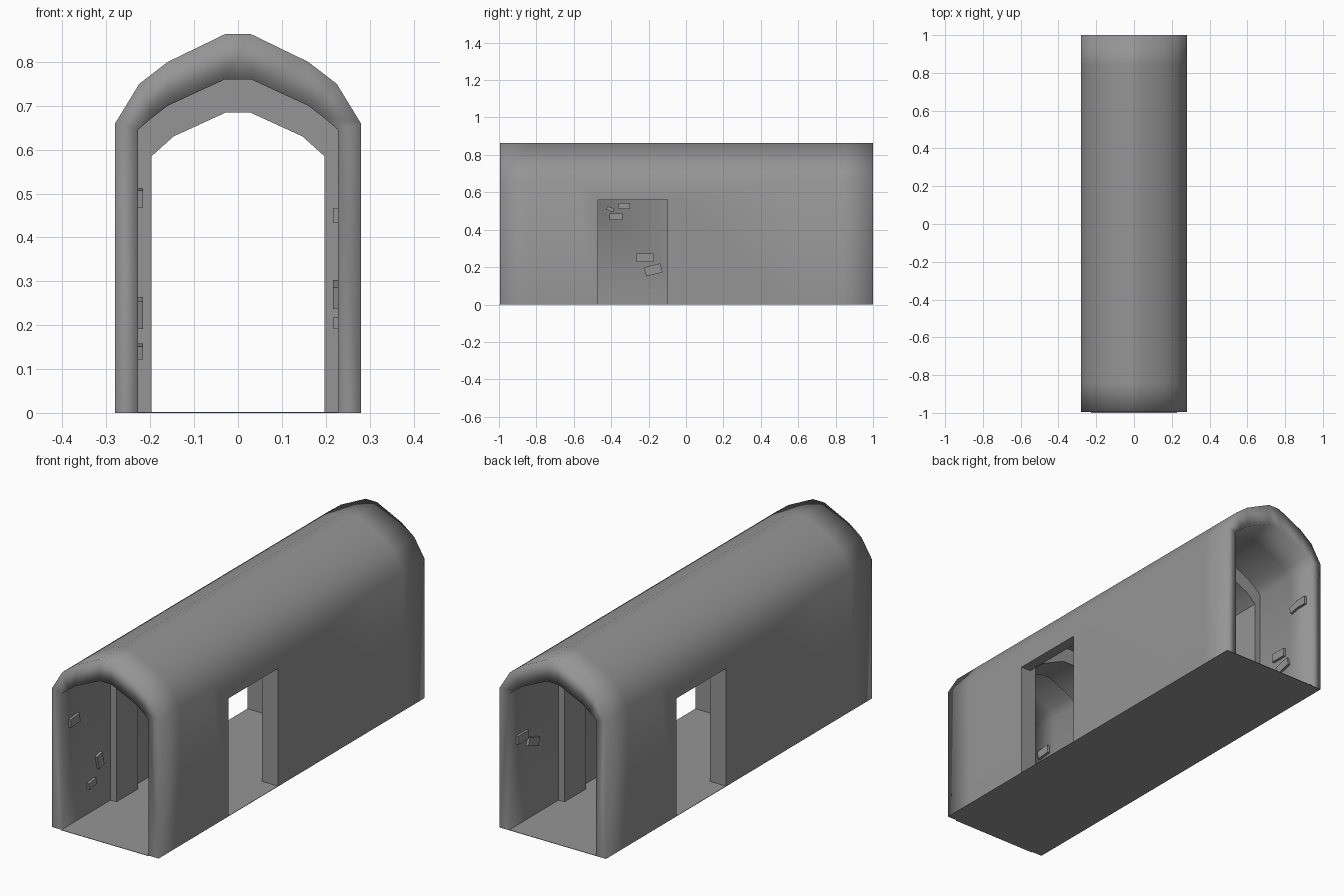
import bpy, bmesh, math
from mathutils import Matrix

if "Cube" in bpy.data.objects:
    bpy.data.objects.remove(bpy.data.objects["Cube"])

# Half profiles (x, z), floor to crown
OUTER = [(0.28, 0), (0.28, 0.66), (0.225, 0.75), (0.16, 0.80), (0.03, 0.863)]
INNER = [(0.228, 0), (0.228, 0.645), (0.194, 0.674), (0.16, 0.70), (0.03, 0.76)]
LINED = [(0.232, 0), (0.232, 0.648), (0.163, 0.704), (0.03, 0.764)]
RIB = [(0.197, 0), (0.197, 0.585), (0.147, 0.63), (0.027, 0.685)]

# Dark stone
STONE = bpy.data.materials.new("dark_stone")
STONE.diffuse_color = (0.3, 0.3, 0.3, 1)
STONE.use_nodes = True
STONE.node_tree.nodes["Principled BSDF"].inputs["Base Color"].default_value = STONE.diffuse_color


def to_object(bm, name):
    me = bpy.data.meshes.new(name)
    bm.to_mesh(me)
    bm.free()
    me.materials.append(STONE)
    ob = bpy.data.objects.new(name, me)
    bpy.context.collection.objects.link(ob)
    return ob


def arch(name, outer, inner, ys):
    """Solid arch band between two mirrored half profiles, with a loop at each y."""
    full = lambda p: p + [(-x, z) for x, z in reversed(p)]
    ring = full(outer) + full(inner)[::-1]
    bm = bmesh.new()
    rows = [[bm.verts.new((x, y, z)) for x, z in ring] for y in ys]
    n = len(ring)
    for a, b in zip(rows, rows[1:]):
        for i in range(n):
            j = (i + 1) % n
            bm.faces.new((a[i], a[j], b[j], b[i]))
    # End faces as quads between outer and inner outline
    for r in (rows[0], rows[-1]):
        if len(outer) == len(inner):
            for i in range(n // 2 - 1):
                bm.faces.new((r[i], r[i + 1], r[n - 2 - i], r[n - 1 - i]))
    bmesh.ops.recalc_face_normals(bm, faces=bm.faces)
    return to_object(bm, name)


def box(name, center, size, tilt=0):
    bm = bmesh.new()
    m = (Matrix.Translation(center) @ Matrix.Rotation(math.radians(tilt), 4, 'X')
         @ Matrix.Diagonal((*size, 1)))
    bmesh.ops.create_cube(bm, size=1, matrix=m)
    return to_object(bm, name)


def smooth(ob, deg=40):
    bpy.ops.object.select_all(action='DESELECT')
    ob.select_set(True)
    bpy.context.view_layer.objects.active = ob
    bpy.ops.object.shade_smooth_by_angle(angle=math.radians(deg), keep_sharp_edges=True)


# Tunnel shell with one doorway on each side, staggered
shell = arch("tunnel_shell", OUTER, INNER, [-0.995, -0.84, -0.6, 0.6, 0.84, 1.0])
for s in (1, -1):
    cutter = box("door_cutter", (s * 0.27, -s * 0.285, 0.23), (0.2, 0.37, 0.66))
    cutter.hide_render = True
    mod = shell.modifiers.new("door", 'BOOLEAN')
    mod.operation = 'DIFFERENCE'
    mod.solver = 'EXACT'
    mod.object = cutter
    bpy.context.view_layer.objects.active = shell
    bpy.ops.object.modifier_apply(modifier=mod.name)
    bpy.data.objects.remove(cutter)

# Soft rims at both tunnel ends, crisp door and base edges
bm = bmesh.new()
bm.from_mesh(shell.data)
for e in bm.edges:
    mid = (e.verts[0].co + e.verts[1].co) / 2
    if mid.z < 0.001 or (abs(mid.y) < 0.9 and e.calc_face_angle(0) > math.radians(50)):
        e.smooth = False
bm.to_mesh(shell.data)
bm.free()
smooth(shell, 100)

# Thicker arch ribs beside the doorways
for name, y0, y1 in (("front_rib", -0.63, -0.47), ("middle_rib", -0.1, 0.1),
                     ("back_rib", 0.47, 0.63)):
    smooth(arch(name, LINED, RIB, [y0, y1]))

# Floor
box("floor", (0, 0, 0.001), (0.456, 2.0, 0.002))
for s in (1, -1):
    box("door_sill", (s * 0.254, -s * 0.285, 0.001), (0.052, 0.37, 0.002))

# Exposed bricks on the inner walls: side, y, z, length, height, tilt
BRICKS = [
    (-1, -0.91, 0.49, 0.07, 0.04, 5), (-1, -0.72, 0.228, 0.04, 0.065, 15),
    (-1, -0.78, 0.14, 0.055, 0.03, 8),
    (-1, -0.405, 0.51, 0.04, 0.02, -20), (-1, -0.33, 0.527, 0.06, 0.03, 0),
    (-1, -0.375, 0.47, 0.07, 0.035, 0), (-1, -0.22, 0.25, 0.09, 0.045, 0),
    (-1, -0.175, 0.185, 0.09, 0.05, 14),
    (-1, 0.89, 0.465, 0.07, 0.035, 12), (-1, 0.93, 0.47, 0.06, 0.04, 0),
    (-1, 0.77, 0.26, 0.08, 0.04, 0), (-1, 0.80, 0.19, 0.08, 0.04, 14),
    (1, 0.91, 0.41, 0.08, 0.04, 0), (1, 0.83, 0.36, 0.08, 0.04, 20),
    (1, -0.75, 0.45, 0.06, 0.035, 0),
    (1, -0.8, 0.27, 0.08, 0.05, 12), (1, -0.86, 0.205, 0.08, 0.025, 0),
    (1, 0.25, 0.25, 0.09, 0.045, 0), (1, 0.2, 0.2, 0.09, 0.045, 12),
]
for s, y, z, l, h, t in BRICKS:
    box("wall_brick", (s * 0.222, y, z), (0.012, l, h), t)
